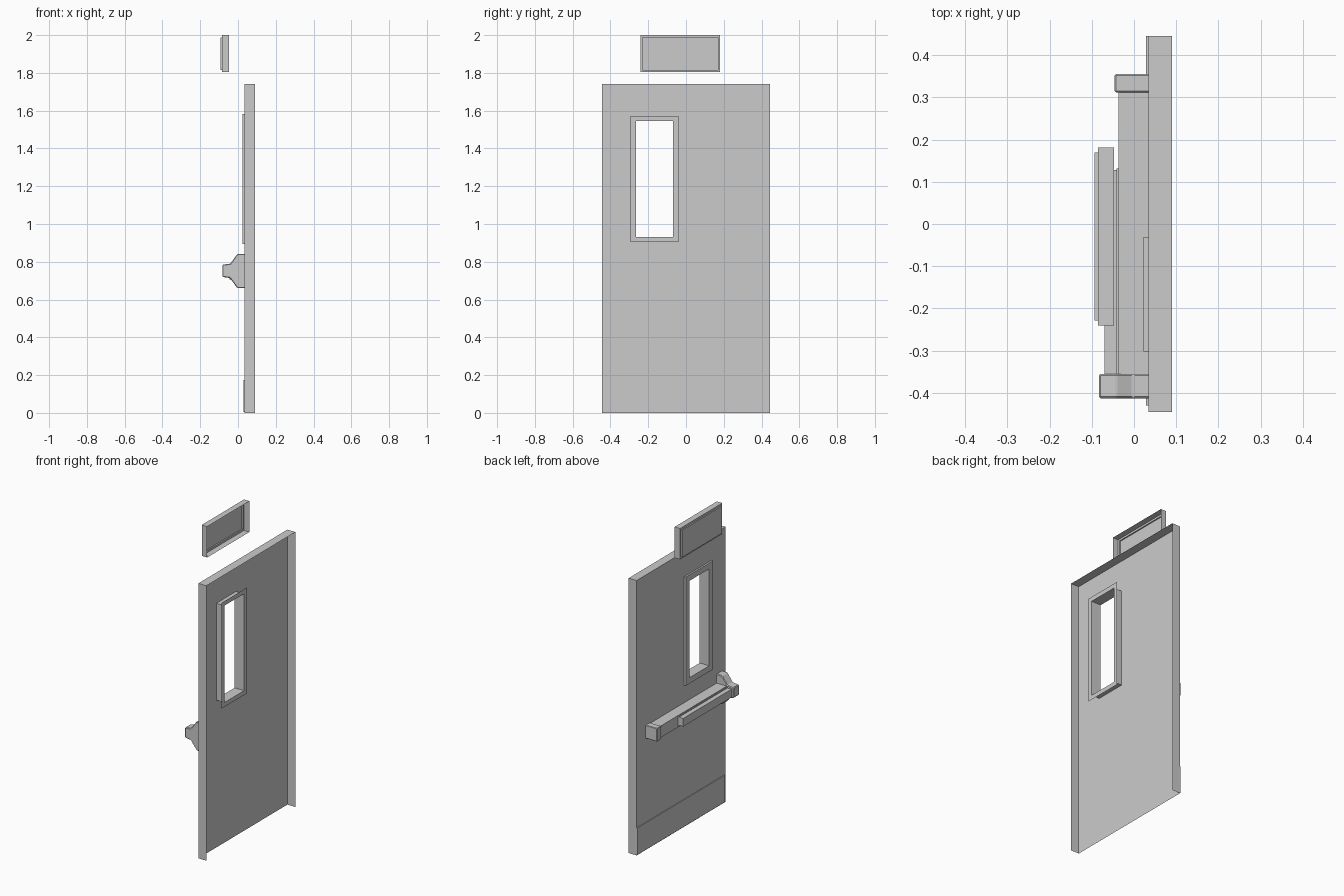
import bpy

if "Cube" in bpy.data.objects:
    bpy.data.objects.remove(bpy.data.objects["Cube"])


def finish(name, verts, faces, bevel):
    mesh = bpy.data.meshes.new(name)
    mesh.from_pydata(verts, [], faces)
    mesh.update()
    ob = bpy.data.objects.new(name, mesh)
    bpy.context.collection.objects.link(ob)
    if bevel:
        mod = ob.modifiers.new("edge_chamfer", "BEVEL")
        mod.width = bevel
        mod.segments = 1
        mod.limit_method = "ANGLE"
    return ob


def shell(name, rings, cap=True, skip=(), bevel=0):
    """Loft rectangles (x, (y0, y1, z0, z1)); the first end stays open.
    skip lists (ring, side) faces to leave out; side 0 is the bottom."""
    verts, faces = [], []
    for x, (y0, y1, z0, z1) in rings:
        verts += [(x, y0, z0), (x, y1, z0), (x, y1, z1), (x, y0, z1)]
    for r in range(len(rings) - 1):
        for s in range(4):
            if (r, s) not in skip:
                a, b = 4 * r + s, 4 * r + (s + 1) % 4
                faces.append((a, a + 4, b + 4, b))
    if cap:
        n = len(verts)
        faces.append((n - 1, n - 2, n - 3, n - 4))
    return finish(name, verts, faces, bevel)


def grow(rect, d):
    y0, y1, z0, z1 = rect
    return (y0 - d, y1 + d, z0 - d, z1 + d)


SKIN, BACK = 0.034, 0.09
leaf = (-0.445, 0.445, 0.0, 1.74)
hole = (-0.265, -0.068, 0.932, 1.545)

# Door leaf: hollow shell, open at the back and bottom, with a window hole
shell("door_leaf", [(BACK, leaf), (SKIN, leaf), (SKIN, hole)],
      cap=False, skip={(0, 0)})

# Window trim: raised front frame, tunnel and flat rear frame
shell("window_frame",
      [(SKIN, grow(hole, 0.037)), (0.023, grow(hole, 0.037)),
       (0.023, hole), (BACK, hole), (BACK, grow(hole, 0.028))], cap=False)

# Kick plate
kick = (-0.43, 0.445, 0.005, 0.175)
shell("kick_plate", [(SKIN, kick), (0.029, kick)])

# Sign: open-backed box with a raised front panel
sign = (-0.241, 0.181, 1.804, 2.0)
panel = grow(sign, -0.012)
shell("sign_box", [(-0.047, sign), (-0.085, sign), (-0.085, panel), (-0.093, panel)])

# Push bar rail and end cap
rail = (-0.36, 0.314, 0.711, 0.785)
shell("push_bar_rail", [(SKIN, rail), (-0.037, rail)])
cap_rect = (0.312, 0.355, 0.706, 0.79)
shell("push_bar_end_cap", [(SKIN, cap_rect), (-0.046, cap_rect)], bevel=0.003)

# Push pad with its thin base flange
base = (-0.356, 0.131, 0.716, 0.78)
pad = (-0.356, 0.128, 0.722, 0.774)
shell("push_pad", [(-0.037, base), (-0.041, base), (-0.041, pad), (-0.07, pad)])

# Latch head: stepped profile in x/z extruded across y, open against the door
profile = [(SKIN, 0.66), (-0.003, 0.66), (-0.043, 0.714), (-0.083, 0.72),
           (-0.083, 0.785), (-0.041, 0.79), (-0.003, 0.842), (SKIN, 0.842)]
n = len(profile)
verts = [(x, y, z) for y in (-0.413, -0.355) for x, z in profile]
faces = [(i, i + n, i + n + 1, i + 1) for i in range(n - 1)]
faces += [tuple(range(n)), tuple(reversed(range(n, 2 * n)))]
head = finish("latch_head", verts, faces, 0.004)
head.data.flip_normals()
